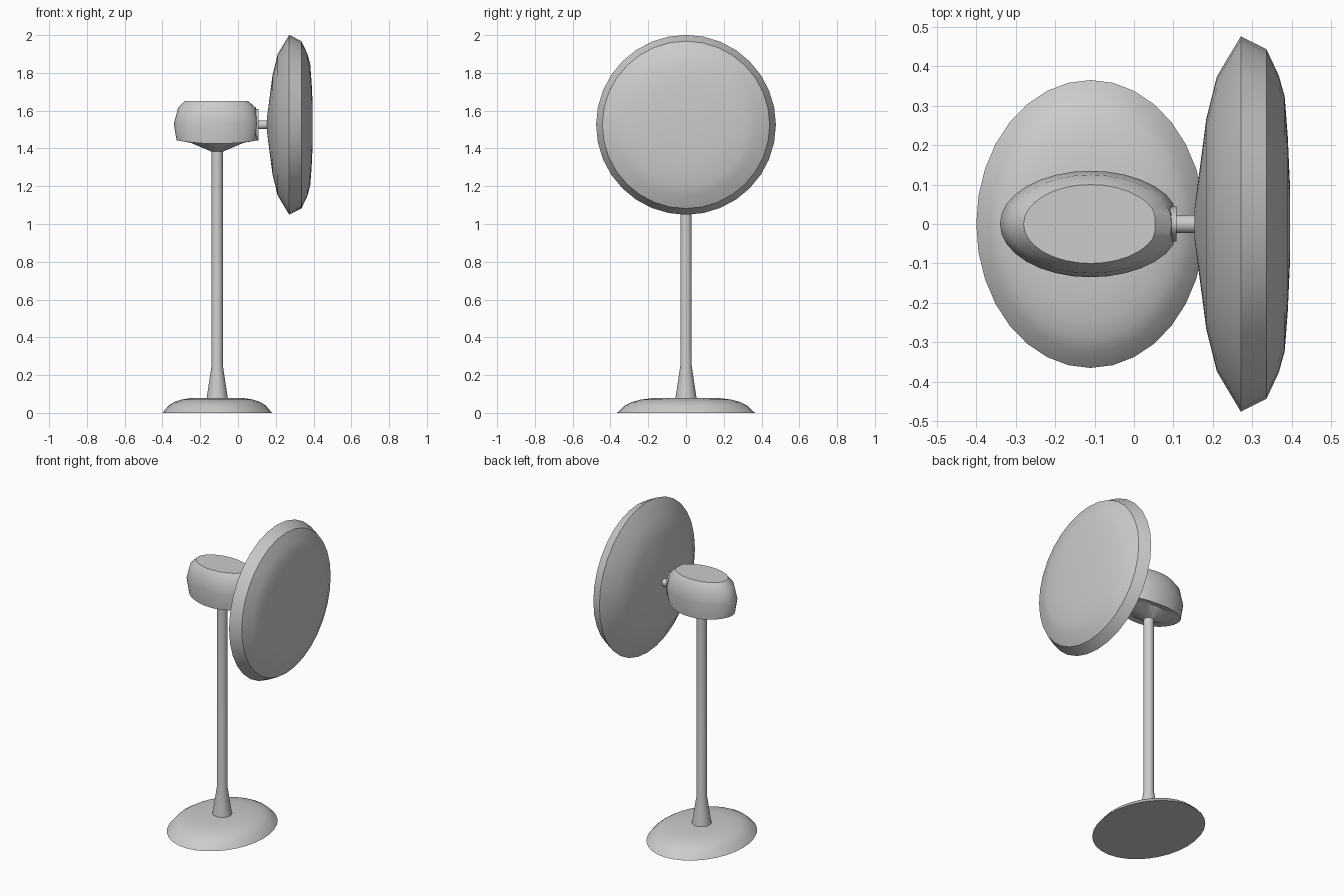
import bpy, bmesh, math
from mathutils import Vector

if "Cube" in bpy.data.objects:
    bpy.data.objects.remove(bpy.data.objects["Cube"], do_unlink=True)

SIDES = 32
POLE_X = -0.11
HUB_Z = 1.525

grey = bpy.data.materials.new("plain grey")
grey.use_nodes = True
colour = (0.6, 0.6, 0.6, 1)
grey.diffuse_color = colour
grey.node_tree.nodes["Principled BSDF"].inputs["Base Color"].default_value = colour


def loft(name, rings, place):
    """Skin a stack of elliptical rings (half width, half depth, height), capped at both ends."""
    bm = bmesh.new()
    loops = []
    for i, (rx, ry, h) in enumerate(rings):
        angles = [2 * math.pi * k / SIDES for k in range(SIDES)]
        loops.append([bm.verts.new(place(i, rx * math.cos(a), ry * math.sin(a), h))
                      for a in angles])
    for low, high in zip(loops, loops[1:]):
        for k in range(SIDES):
            n = (k + 1) % SIDES
            bm.faces.new((low[k], low[n], high[n], high[k]))
    bm.faces.new(loops[0][::-1])
    bm.faces.new(loops[-1])
    bmesh.ops.remove_doubles(bm, verts=bm.verts, dist=0.0001)
    bmesh.ops.recalc_face_normals(bm, faces=bm.faces)
    mesh = bpy.data.meshes.new(name)
    bm.to_mesh(mesh)
    bm.free()
    mesh.materials.append(grey)
    obj = bpy.data.objects.new(name, mesh)
    bpy.context.collection.objects.link(obj)
    bpy.ops.object.select_all(action='DESELECT')
    obj.select_set(True)
    bpy.context.view_layer.objects.active = obj
    bpy.ops.object.shade_smooth_by_angle(angle=math.radians(35))
    return obj


def upright(i, u, v, h):
    return Vector((POLE_X + u, v, h))


def sideways(i, u, v, h):
    return Vector((h, u, HUB_Z + v))


def round_rings(profile):
    return [(r, r, h) for r, h in profile]


# Oval foot with a rounded shoulder
foot = [(1, 0), (0.89, 0.038), (0.79, 0.057), (0.66, 0.07), (0.45, 0.08)]
loft("base", [(0.29 * s, 0.365 * s, z) for s, z in foot], upright)

# Flared collar and pole
loft("pole", round_rings([(0.056, 0.078), (0.03, 0.25), (0.03, 1.4)]), upright)

# Motor housing: oval, flattened where it meets the fan head
housing = [(0.03, 0.03, 1.383), (0.14, 0.09, 1.43), (0.215, 0.124, 1.443),
           (0.23, 0.135, 1.53), (0.207, 0.125, 1.615), (0.17, 0.1, 1.652)]
flat_end = [0.1, 0.1, 0.1, 0.1, 0.095, 0.053]


def housing_point(i, u, v, h):
    # The lower rim dips along both flanks
    dip = 0.018 * (v / 0.124) ** 2 if i == 2 else 0
    return Vector((min(POLE_X + u, flat_end[i]), v, h - dip))


loft("motor_housing", housing, housing_point)

# Mounting plate and shaft
loft("mounting_plate", [(0.045, 0.083, 0.09), (0.045, 0.083, 0.108)], sideways)
loft("shaft", round_rings([(0.023, 0.1), (0.023, 0.17)]), sideways)

# Fan head: shallow rear bowl, bevelled rim and domed front
head = [(0.035, 0.153), (0.265, 0.183), (0.374, 0.21), (0.476, 0.271),
        (0.443, 0.336), (0.377, 0.367), (0.324, 0.382), (0.22, 0.39), (0.11, 0.395)]
loft("fan_head", round_rings(head), sideways)
